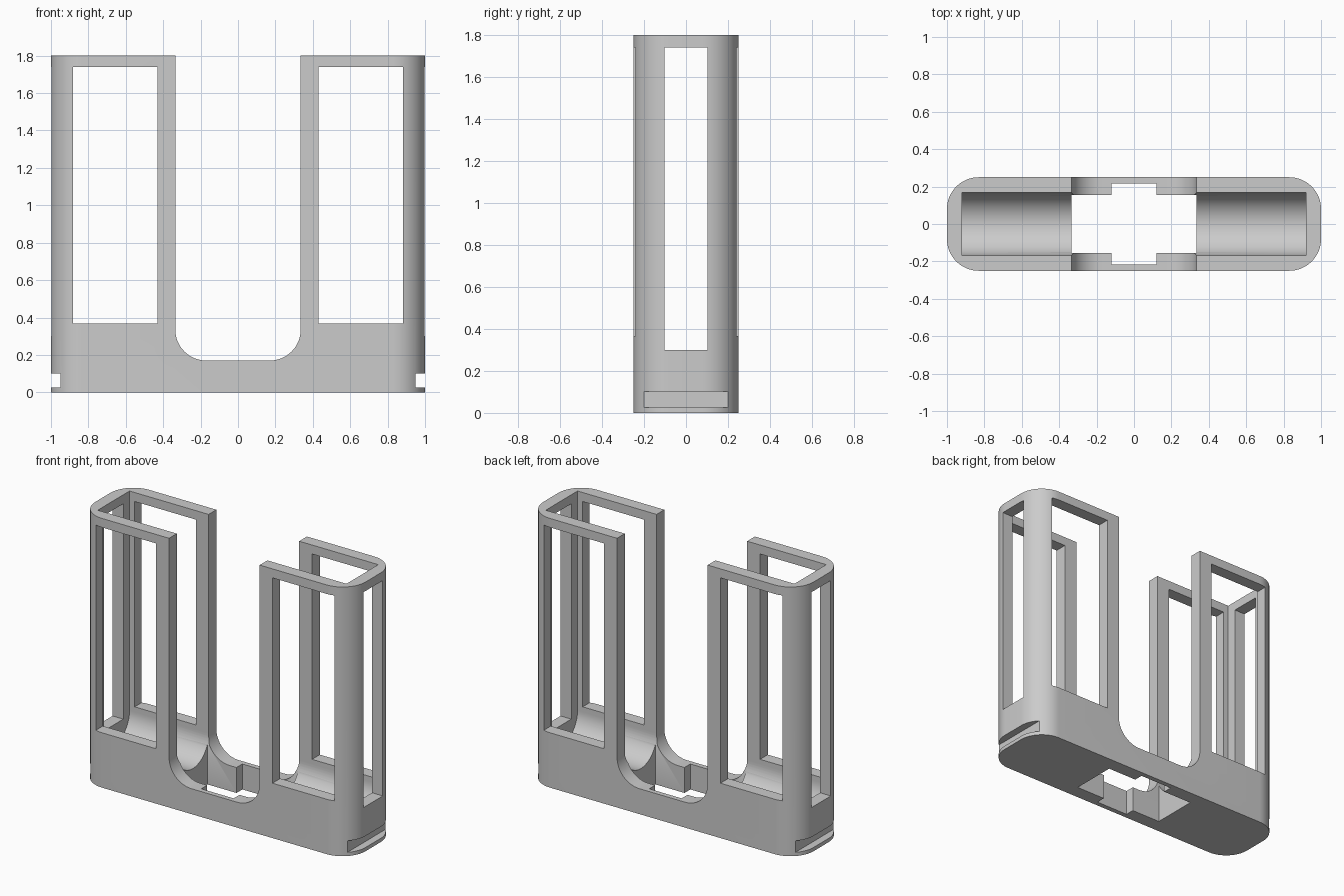
import bpy
import bmesh
from math import pi, cos, sin

old = bpy.data.objects.get("Cube")
if old:
    bpy.data.objects.remove(old, do_unlink=True)

grey = bpy.data.materials.new("plain grey")
grey.use_nodes = True
COLOUR = (0.6, 0.6, 0.6, 1)
grey.diffuse_color = COLOUR
grey.node_tree.nodes["Principled BSDF"].inputs["Base Color"].default_value = COLOUR


def arc(cx, cy, r, start, end, steps=16):
    angles = [start + (end - start) * i / steps for i in range(steps + 1)]
    return [(cx + r * cos(a), cy + r * sin(a)) for a in angles]


def prism(name, profile, axis, low, high):
    """Extrude a 2D profile along an axis: x uses (y, z), y uses (x, z), z uses (x, y)."""
    place = {"x": lambda p, t: (t, p[0], p[1]),
             "y": lambda p, t: (p[0], t, p[1]),
             "z": lambda p, t: (p[0], p[1], t)}[axis]
    bm = bmesh.new()
    face = bm.faces.new([bm.verts.new(place(p, low)) for p in profile])
    new = bmesh.ops.extrude_face_region(bm, geom=[face])["geom"]
    step = place((0, 0), high - low)
    bmesh.ops.translate(bm, vec=step, verts=[g for g in new if isinstance(g, bmesh.types.BMVert)])
    bmesh.ops.recalc_face_normals(bm, faces=bm.faces)
    mesh = bpy.data.meshes.new(name)
    bm.to_mesh(mesh)
    bm.free()
    mesh.materials.append(grey)
    obj = bpy.data.objects.new(name, mesh)
    bpy.context.collection.objects.link(obj)
    return obj


def rect(x0, x1, y0, y1):
    return [(x0, y0), (x1, y0), (x1, y1), (x0, y1)]


# Outer shell with rounded vertical corners
R, CX, CY = 0.17, 0.83, 0.08
outline = (arc(CX, CY, R, 0, pi / 2) + arc(-CX, CY, R, pi / 2, pi)
           + arc(-CX, -CY, R, pi, 1.5 * pi) + arc(CX, -CY, R, 1.5 * pi, 2 * pi))
holder = prism("holder_frame", outline, "z", 0, 1.8)

cutters = []

# Inner cavity with a half-round trough floor
trough = arc(0, 0.332, 0.168, pi, 2 * pi, 32) + [(0.168, 2), (-0.168, 2)]
cutters.append(prism("cavity_cutter", trough, "x", -0.92, 0.92))

# Wide central gap with rounded lower corners
W, G = 0.335, 0.165
gap = (arc(-W + G, 0.17 + G, G, pi, 1.5 * pi) + arc(W - G, 0.17 + G, G, 1.5 * pi, 2 * pi)
       + [(W, 2), (-W, 2)])
cutters.append(prism("gap_cutter", gap, "y", -0.5, 0.5))

# Cross-shaped opening through the base
A, B, C = 0.12, 0.155, 0.217
cross = [(-W, -B), (-A, -B), (-A, -C), (A, -C), (A, -B), (W, -B),
         (W, B), (A, B), (A, C), (-A, C), (-A, B), (-W, B)]
cutters.append(prism("base_opening_cutter", cross, "z", -0.1, 0.4))

# Front and back windows, and end slots, on both sides
for name, side in (("left", 1), ("right", -1)):
    window = rect(*sorted((side * 0.43, side * 0.882)), 0.367, 1.74)
    cutters.append(prism(name + "_window_cutter", window, "y", -0.5, 0.5))
    slot = rect(*sorted((side * 0.95, side * 1.1)), 0.025, 0.102)
    cutters.append(prism(name + "_slot_cutter", slot, "y", -0.4, 0.4))

# End windows
cutters.append(prism("end_window_cutter", rect(-0.102, 0.102, 0.3, 1.74), "x", -1.2, 1.2))

for cutter in cutters:
    mod = holder.modifiers.new(cutter.name, "BOOLEAN")
    mod.operation = "DIFFERENCE"
    mod.solver = "EXACT"
    mod.object = cutter
    cutter.hide_render = True

# Bake the cuts and drop the helpers
bpy.context.view_layer.update()
baked = bpy.data.meshes.new_from_object(
    holder.evaluated_get(bpy.context.evaluated_depsgraph_get()))
holder.modifiers.clear()
holder.data = baked
baked.name = "holder_frame"
for cutter in cutters:
    bpy.data.objects.remove(cutter, do_unlink=True)

bpy.ops.object.select_all(action="DESELECT")
holder.select_set(True)
bpy.context.view_layer.objects.active = holder
bpy.ops.object.shade_smooth_by_angle(angle=pi / 6)
